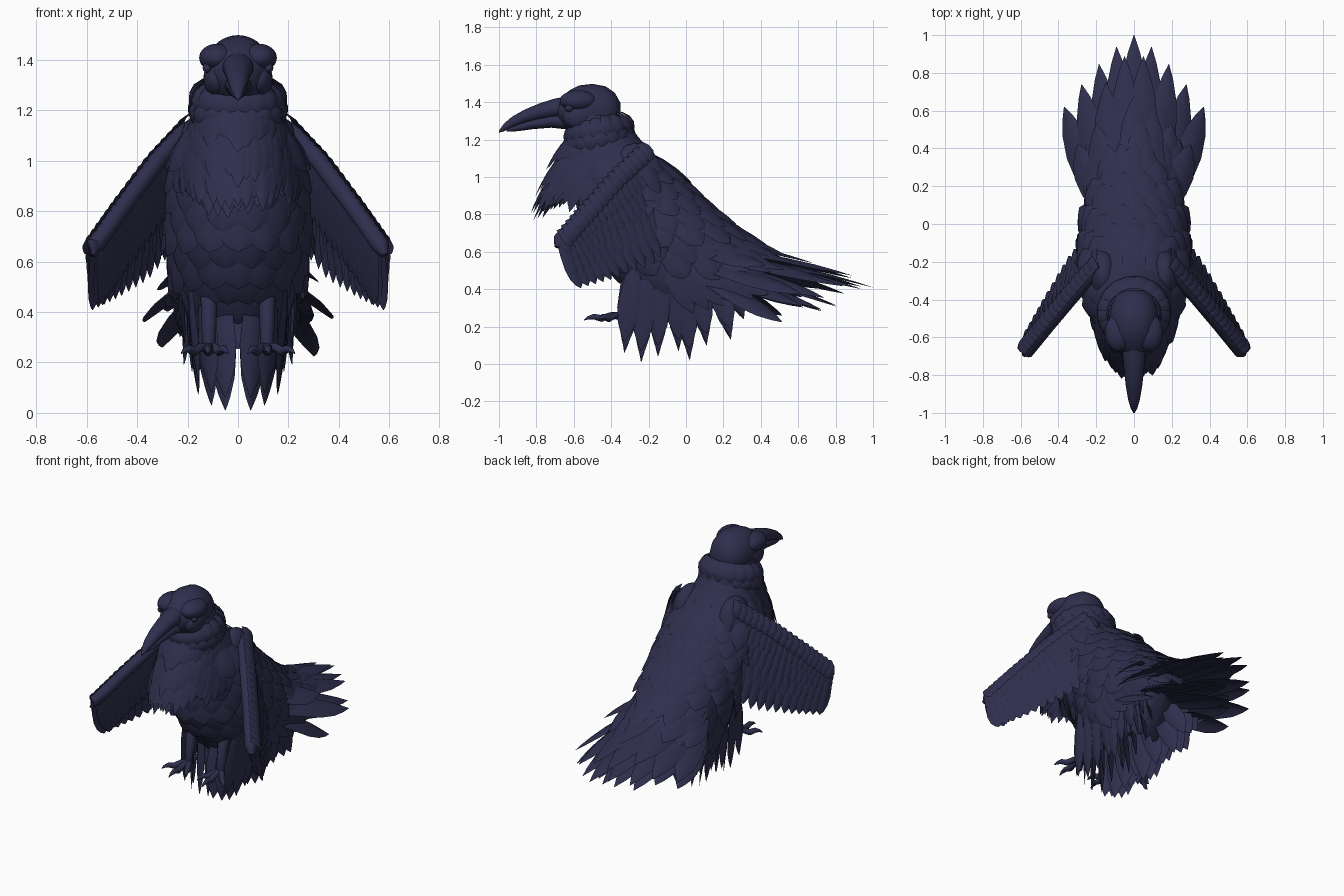
import bpy, bmesh, math, random
from mathutils import Vector as V

random.seed(4)
if "Cube" in bpy.data.objects:
    bpy.data.objects.remove(bpy.data.objects["Cube"])

plumage = bpy.data.materials.new("midnight_plumage")
plumage.use_nodes = True
COLOUR = (0.028, 0.028, 0.076, 1)
plumage.diffuse_color = COLOUR
shader = plumage.node_tree.nodes["Principled BSDF"]
shader.inputs["Base Color"].default_value = COLOUR
shader.inputs["Roughness"].default_value = 0.8


def finish(name, bm):
    mesh = bpy.data.meshes.new(name)
    bm.to_mesh(mesh)
    bm.free()
    ob = bpy.data.objects.new(name, mesh)
    bpy.context.collection.objects.link(ob)
    mesh.materials.append(plumage)
    bpy.ops.object.select_all(action="DESELECT")
    ob.select_set(True)
    bpy.context.view_layer.objects.active = ob
    bpy.ops.object.shade_smooth_by_angle(angle=math.radians(50))


def bridge(name, rings):
    """Skin a list of point rings and cap both ends."""
    bm = bmesh.new()
    loops = [[bm.verts.new(p) for p in ring] for ring in rings]
    n = len(loops[0])
    for lo, hi in zip(loops, loops[1:]):
        for i in range(n):
            j = (i + 1) % n
            bm.faces.new((lo[i], lo[j], hi[j], hi[i]))
    bm.faces.new(loops[0])
    bm.faces.new(loops[-1])
    bmesh.ops.recalc_face_normals(bm, faces=bm.faces)
    finish(name, bm)


def loft(name, sections, axis, n=32):
    """Ellipses given as (along, centre, half width, half depth)."""
    rings = []
    for along, mid, rx, rd in sections:
        ring = [(rx * math.sin(math.tau * i / n), mid - rd * math.cos(math.tau * i / n)) for i in range(n)]
        rings.append([(x, d, along) if axis == "z" else (x, along, d) for x, d in ring])
    bridge(name, rings)


def tube(name, points, radii, n=12):
    pts, rings = [V(p) for p in points], []
    for i, p in enumerate(pts):
        d = pts[min(i + 1, len(pts) - 1)] - pts[max(i - 1, 0)]
        u = d.cross(V((0.3, 0.2, 1)) if abs(d.z) < 0.8 * d.length else V((1, 0, 0))).normalized()
        w = d.cross(u).normalized()
        turns = [math.tau * k / n for k in range(n)]
        rings.append([p + radii[i] * (u * math.cos(a) + w * math.sin(a)) for a in turns])
    bridge(name, rings)


def ball(name, centre, radii):
    bm = bmesh.new()
    bmesh.ops.create_uvsphere(bm, u_segments=28, v_segments=18, radius=1)
    bmesh.ops.scale(bm, vec=radii, verts=bm.verts)
    bmesh.ops.translate(bm, vec=centre, verts=bm.verts)
    finish(name, bm)


ROUND = ((0, .6), (.3, .9), (.6, 1), (.8, .82), (.93, .45), (1, .04))
POINTED = ((0, .5), (.3, .85), (.55, 1), (.75, .8), (.9, .4), (1, .02))


def feather(bm, base, tip, out, width, shape=POINTED, bend=0.04):
    """Cupped leaf from base to tip whose upper face looks along out."""
    base, tip = V(base), V(tip)
    d = tip - base
    side = d.cross(V(out)).normalized()
    up = side.cross(d).normalized()
    rows = []
    for t, w in shape:
        mid = base + d * t + up * (bend * 4 * t * (1 - t) * d.length)
        rows.append([bm.verts.new(mid + side * (s * w * width / 2) - up * (s * s * w * width * 0.12))
                     for s in (-1, -.5, 0, .5, 1)])
    for a, b in zip(rows, rows[1:]):
        for i in range(4):
            bm.faces.new((a[i], a[i + 1], b[i + 1], b[i]))


# Body: horizontal ellipses leaning back from neck to rump
BODY = [(.36, -.06, .1, .16), (.45, -.07, .2, .28), (.6, -.08, .26, .4), (.75, -.17, .275, .39),
        (.9, -.265, .265, .315), (1.05, -.36, .235, .26), (1.15, -.415, .195, .215), (1.22, -.445, .17, .185),
        (1.33, -.48, .135, .15)]
loft("body", BODY, "z")


def skin(z, a):
    for lo, hi in zip(BODY, BODY[1:]):
        if z <= hi[0] or hi is BODY[-1]:
            f = (z - lo[0]) / (hi[0] - lo[0])
            _, c, rx, ry = (p + (q - p) * f for p, q in zip(lo, hi))
            return V((rx * math.sin(a), c - ry * math.cos(a), z))


# Scale feathers wrapped around the body in staggered rows, larger and looser on the back
bm = bmesh.new()
for row in range(9):
    z = 0.5 + row * 0.08
    for i in range(16):
        a = math.tau * (i + row % 2 / 2) / 16
        p = skin(z, a)
        down = (skin(z - .04, a) - p).normalized()
        out = (skin(z, a + .05) - p).cross(down).normalized()
        back = (1 - math.cos(a)) / 2
        feather(bm, p + out * .01, p + down * (.18 + .1 * back) - out * (.02 + .015 * back), -out, .15, ROUND, .06)
finish("body_scale_feathers", bm)

# Chest bib: narrow feathers flaring forward
bm = bmesh.new()
for z, length, count in ((1.08, .3, 19), (1.13, .33, 21), (1.17, .27, 19), (1.22, .17, 19)):
    for i in range(count):
        a = 1.4 * (2 * i / (count - 1) - 1)
        ln = length * (1.02 - .32 * abs(a) / 1.4) + random.uniform(-.04, .03)
        p = skin(z, a)
        out = V((math.sin(a), -math.cos(a), .25))
        feather(bm, p, p + ln * V((.12 * math.sin(a), -.64 * math.cos(a), -1)), out, .085, POINTED, .05)
finish("chest_bib", bm)

# Neck collar
bm = bmesh.new()
for z, length, flare in ((1.24, .13, .045), (1.28, .12, .045)):
    for i in range(18):
        a = math.tau * (i + (z > 1.26) / 2) / 18
        back = (1 - math.cos(a)) / 2
        out = V((math.sin(a), -math.cos(a), .2))
        p = V((.145 * math.sin(a), -.48 - .14 * math.cos(a), z + .07 * back))
        feather(bm, p, p + out * flare * (.4 + back) - V((0, 0, length)), out, .085, ROUND, .24)
finish("neck_collar", bm)

# Head, brows, cheeks, eyes and beak
loft("head", [(-.69, 1.36, .05, .045), (-.665, 1.355, .085, .075), (-.62, 1.35, .12, .115),
              (-.57, 1.355, .13, .135), (-.5, 1.36, .132, .138), (-.43, 1.355, .12, .13),
              (-.38, 1.35, .095, .1), (-.35, 1.34, .045, .055)], "y")
loft("throat", [(1.18, -.48, .15, .15), (1.25, -.49, .14, .15), (1.32, -.5, .13, .14)], "z")
for s, tag in ((1, "left"), (-1, "right")):
    ball(tag + "_brow", (s * .082, -.575, 1.408), (.072, .1, .056))
    ball(tag + "_cheek", (s * .085, -.57, 1.325), (.052, .09, .07))
    ball(tag + "_eye", (s * .122, -.625, 1.368), (.018, .022, .02))
loft("upper_beak", [(-.64, 1.37, .065, .06), (-.7, 1.368, .06, .052), (-.78, 1.35, .052, .045),
                    (-.86, 1.325, .043, .037), (-.93, 1.294, .031, .029), (-.975, 1.264, .018, .02),
                    (-1, 1.242, .004, .005)], "y", 20)
loft("lower_beak", [(-.64, 1.3, .055, .045), (-.72, 1.3, .047, .036), (-.82, 1.284, .037, .028),
                    (-.9, 1.265, .026, .02), (-.96, 1.25, .008, .006)], "y", 20)

# Wings: arm held out and forward, with layered feathers hanging from it
ARM = [V(p) for p in ((.18, -.22, 1.15), (.32, -.38, 1.0), (.455, -.54, .82), (.565, -.675, .665))]


def arm(t):
    i = min(int(t * 3), 2)
    return ARM[i].lerp(ARM[i + 1], t * 3 - i)


for s, tag in ((1, "left"), (-1, "right")):
    def flip(v):
        return V((v.x * s, v.y, v.z))
    tube(tag + "_wing_arm", [flip(arm(k / 9)) for k in range(10)] + [flip(V((.58, -.69, .625)))],
         [.02, .035] + [.036] * 7 + [.036, .015])
    ball(tag + "_shoulder", (s * .16, -.27, 1.03), (.08, .13, .15))
    bm = bmesh.new()
    out = V((.82, .46, .2))
    for layer, (scale, width, count) in enumerate(((1, .1, 15), (.74, .085, 16), (.52, .075, 18), (.32, .065, 20))):
        for i in range(count):
            t = (i + .3) / (count - .5)
            ln = scale * (.28 + .22 * min(1, 1.6 * (1 - t)))
            p = arm(t) + out * (.008 + .009 * layer)
            tip = p + V((.01 + .02 * t, .47 - .14 * t, -.85)).normalized() * ln
            feather(bm, flip(p), flip(tip), flip(out), width, ROUND, .03)
    # Small coverts over the leading edge, and the inner covering of the wing
    for i in range(18):
        p = arm((i + .5) / 18)
        feather(bm, flip(p + V((.01, -.01, .045))), flip(p + V((.045, .05, -.05))), flip(out), .07, ROUND, .2)
        feather(bm, flip(p - out * .025), flip(p + V((-.02, .1, -.25))), flip(-out), .085, ROUND, .03)
    # Broad shoulder feathers closing the wing onto the back
    for k in range(12):
        u, v = k % 4 / 3, k // 4
        p = V((.1 + .09 * u, -.25 - .03 * u + .06 * v, 1.18 - .12 * v - .03 * u))
        tip = p + V((.03 + .06 * u, .17 - .03 * u, -.24))
        feather(bm, flip(p), flip(tip), (s * (.4 + .6 * u), .8, .4), .13, ROUND, .1)
    finish(tag + "_wing_feathers", bm)

# Long back feathers lying above the tail
bm = bmesh.new()
for y, z, reach, drop, spread, count in ((.13, .74, .41, .17, .24, 8), (.07, .82, .4, .19, .21, 7),
                                         (-.03, .93, .36, .22, .18, 6)):
    for i in range(count):
        t = 2 * i / (count - 1) - 1
        ln = reach * (1 - .12 * abs(t) + random.uniform(-.1, .06))
        base = V((spread * .8 * t, y - .06 * t * t, z - .08 * t * t))
        feather(bm, base, base + V((spread * .2 * t, ln, -drop)), (t * .7, .35, 1), .15, POINTED, .05)
finish("back_feathers", bm)

# Tail fan in layers, longest in the middle
bm = bmesh.new()
for length, rise, wide, count in ((1, .41, .37, 9), (.93, .47, .25, 6), (.83, .31, .3, 8), (.68, .54, .3, 7)):
    for i in range(count):
        t = 2 * i / (count - 1) - 1
        tip = V((wide * t, length - .38 * length * abs(t) ** 1.3, rise + .04 * math.sin(i * 2.4) * abs(t) - .05 * t * t))
        base = V((.19 * t, .08, .59 + (rise - .41) * .6 - .06 * t * t))
        feather(bm, base, tip, (t * .55, .1, 1), .16, POINTED, .035)
finish("tail_feathers", bm)

# Skirt of pointed feathers hanging beneath the belly
TIPS = ((-.33, .06), (-.24, .01), (-.15, .04), (-.04, .07), (.02, .02), (.11, .1), (.24, .13), (.31, .24))
for s, tag in ((1, "left"), (-1, "right")):
    bm = bmesh.new()
    for k, (y, z) in enumerate(TIPS):
        for x, lift, turn in ((.05, 0, -1.5), (.105, .02, -.8), (.155, .06, -.2)):
            feather(bm, (s * (x * 1.2 + .01), y * .72 - .04, .52), (s * (x + max(0, y) * .25), y, z + lift),
                    (s, turn, 0), .125, POINTED, .03)
    # Flank feathers sweeping back along the hip
    for k in range(6):
        feather(bm, (s * .22, -.12 + k * .05, .6 - k * .01), (s * (.21 + k * .008), .04 + k * .08, .27 + k * .02),
                (s, 0, .2), .13, POINTED, .05)
    finish(tag + "_skirt_feathers", bm)

# Legs and clawed feet
for s, tag in ((1, "left"), (-1, "right")):
    tube(tag + "_leg", [(s * .115, -.27, .5), (s * .115, -.32, .42), (s * .115, -.34, .3), (s * .115, -.34, .245)],
         [.036, .032, .028, .024])
    for k, (x, y) in enumerate(((.04, -.48), (.12, -.545), (.225, -.47), (.13, -.09))):
        root, end = V((s * .115, -.34, .255)), V((s * x, y, .235))
        pts = [root.lerp(end, f) + V((0, 0, h)) for f, h in ((0, 0), (.3, .012), (.55, 0), (.75, .014), (.9, .01), (1, 0))]
        tube("%s_toe_%d" % (tag, k + 1), pts, [.023, .017, .019, .015, .009, .002])
